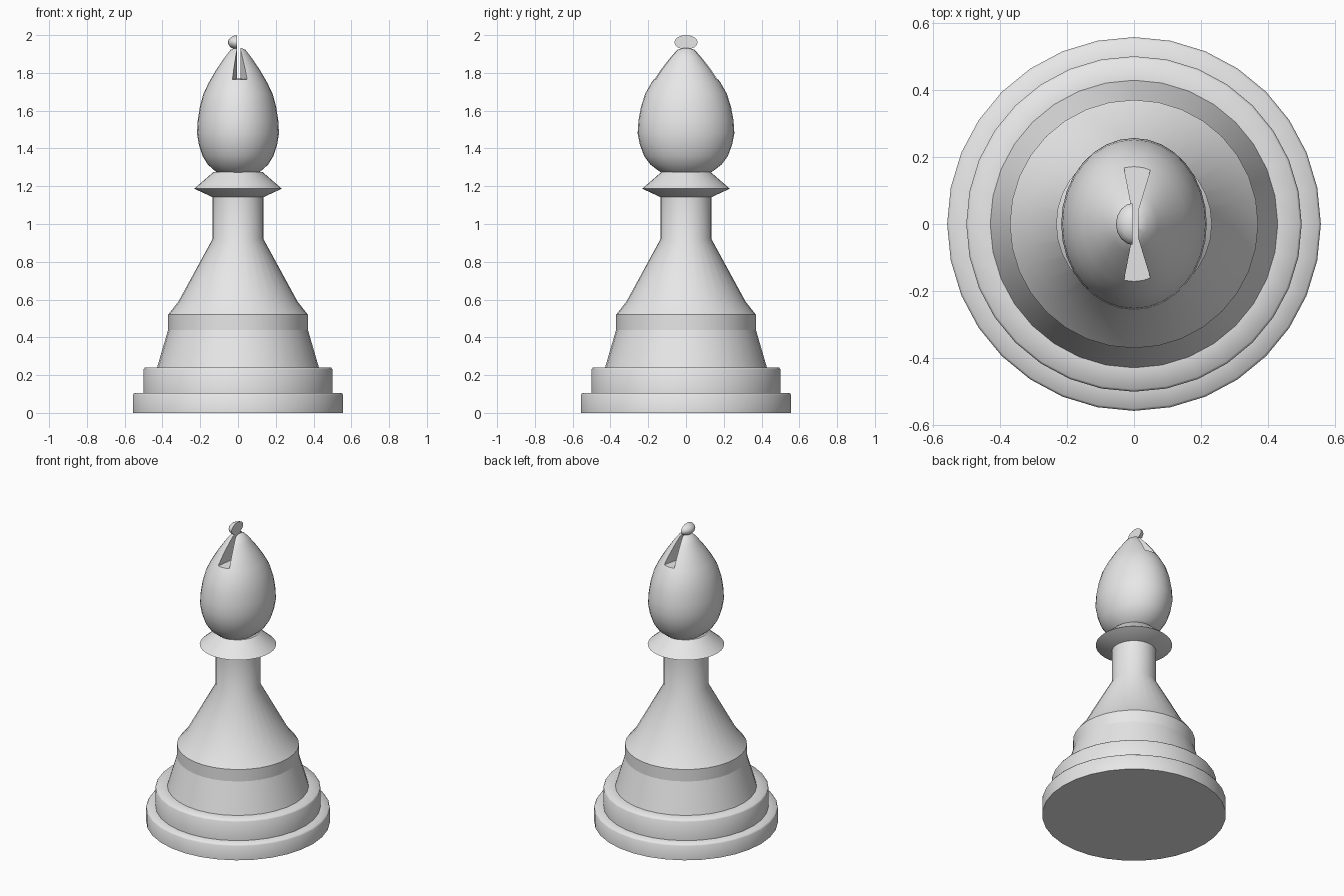
import bpy, bmesh, math

cube = bpy.data.objects.get("Cube")
if cube:
    bpy.data.objects.remove(cube, do_unlink=True)

grey = bpy.data.materials.new("plain_grey")
grey.use_nodes = True
COLOUR = (0.8, 0.8, 0.8, 1)
grey.diffuse_color = COLOUR
grey.node_tree.nodes["Principled BSDF"].inputs["Base Color"].default_value = COLOUR

SEGMENTS = 32


def add_object(name, bm):
    bmesh.ops.recalc_face_normals(bm, faces=bm.faces)
    mesh = bpy.data.meshes.new(name)
    bm.to_mesh(mesh)
    bm.free()
    mesh.materials.append(grey)
    obj = bpy.data.objects.new(name, mesh)
    bpy.context.collection.objects.link(obj)
    return obj


def smooth(obj, angle):
    bpy.ops.object.select_all(action="DESELECT")
    obj.select_set(True)
    bpy.context.view_layer.objects.active = obj
    bpy.ops.object.shade_smooth_by_angle(angle=math.radians(angle))


def lathe(name, profile, angle, y_scale=1):
    """Turn (radius, height) points about z, capping both ends."""
    bm = bmesh.new()
    rings = []
    for r, z in profile:
        turns = [math.tau * i / SEGMENTS for i in range(SEGMENTS)]
        rings.append([bm.verts.new((r * math.cos(a), r * y_scale * math.sin(a), z))
                      for a in turns])
    for low, high in zip(rings, rings[1:]):
        for i in range(SEGMENTS):
            j = (i + 1) % SEGMENTS
            bm.faces.new((low[i], low[j], high[j], high[i]))
    bm.faces.new(rings[0][::-1])
    bm.faces.new(rings[-1])
    obj = add_object(name, bm)
    smooth(obj, angle)
    return obj


# Stepped foot
lathe("base_disc", [(0.557, 0), (0.557, 0.095), (0.55, 0.105), (0.48, 0.105)], 60)
lathe("plinth", [(0.5, 0.1), (0.5, 0.23), (0.493, 0.24), (0.42, 0.24)], 60)

# Tapered skirt with its upright band
lathe("skirt", [(0.43, 0.235), (0.37, 0.44), (0.37, 0.52)], 15)

# Shoulder, cone and neck
lathe("stem", [(0.37, 0.52), (0.315, 0.59), (0.135, 0.92), (0.135, 1.15)], 42)

# Sharp-rimmed collar
lathe("collar", [(0.13, 1.14), (0.232, 1.187), (0.13, 1.275)], 40)

# Oval head, deeper than wide
head = lathe("head", [
    (0.10, 1.265), (0.127, 1.285), (0.16, 1.315), (0.188, 1.36), (0.207, 1.42),
    (0.217, 1.48), (0.213, 1.55), (0.202, 1.62), (0.183, 1.69), (0.154, 1.75),
    (0.113, 1.82), (0.072, 1.88), (0.04, 1.922), (0.015, 1.932)], 45, 1.18)

# Flared slot cutter: stations of (y, left x, right x, floor z), mirrored to the back
half = [(0.04, -0.005, 0.012, 1.77), (0.175, -0.031, 0.053, 1.765),
        (0.2, -0.037, 0.061, 1.72), (0.3, -0.057, 0.095, 1.71)]
stations = [(-y, a, b, z) for y, a, b, z in reversed(half)] + half
bm = bmesh.new()
loops = [[bm.verts.new(p) for p in ((a, y, z), (b, y, z), (b, y, 2.1), (a, y, 2.1))]
         for y, a, b, z in stations]
for near, far in zip(loops, loops[1:]):
    for i in range(4):
        j = (i + 1) % 4
        bm.faces.new((near[i], near[j], far[j], far[i]))
bm.faces.new(loops[0])
bm.faces.new(loops[-1])
cutter = add_object("slot_cutter", bm)
cutter.hide_render = True

cut = head.modifiers.new("slot", "BOOLEAN")
cut.operation = "DIFFERENCE"
cut.solver = "EXACT"
cut.object = cutter
bpy.context.view_layer.objects.active = head
bpy.ops.object.modifier_apply(modifier=cut.name)
bpy.data.objects.remove(cutter, do_unlink=True)
smooth(head, 35)

# Half-ball finial, sliced flat along the slot
bm = bmesh.new()
bmesh.ops.create_uvsphere(bm, u_segments=16, v_segments=8, radius=1)
bmesh.ops.scale(bm, vec=(0.054, 0.063, 0.038), verts=bm.verts)
bmesh.ops.translate(bm, vec=(0, 0, 1.962), verts=bm.verts)
bmesh.ops.bisect_plane(bm, geom=bm.verts[:] + bm.edges[:] + bm.faces[:],
                       plane_co=(-0.005, 0, 0), plane_no=(1, 0, 0), clear_outer=True)
bmesh.ops.holes_fill(bm, edges=[e for e in bm.edges if e.is_boundary])
smooth(add_object("finial", bm), 50)
